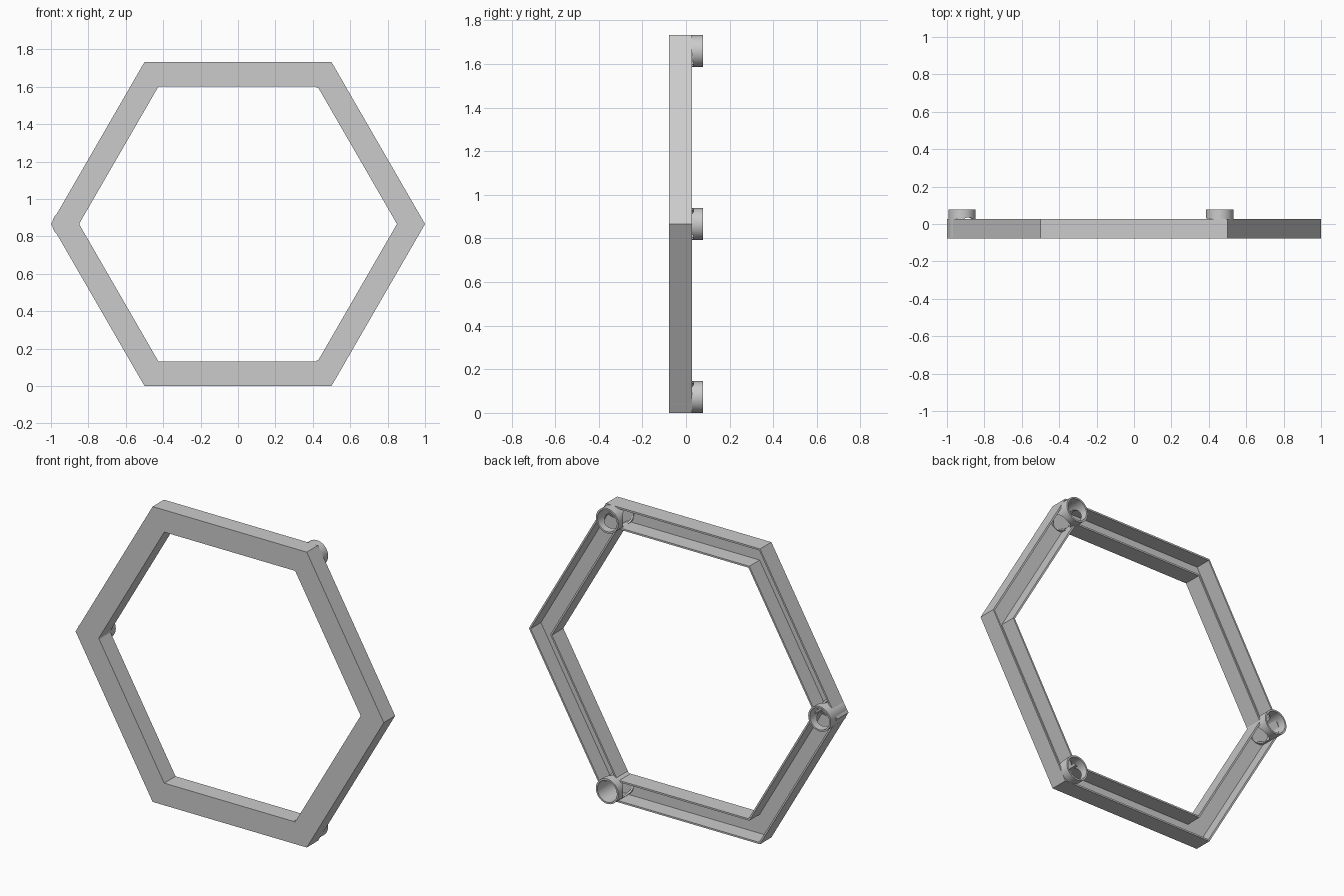
import bpy, bmesh, math
from mathutils import Vector

cube = bpy.data.objects.get("Cube")
if cube:
    bpy.data.objects.remove(cube)

C30 = math.cos(math.pi / 6)
CZ = C30                      # height of the frame centre
FRONT, RIM, TOP = -0.077, 0.028, 0.077
WALL = 0.01
OUT, INN = C30, C30 - 0.13    # outer and inner apothems
TUBE_R = 0.073

grey = bpy.data.materials.new("light_grey")
grey.use_nodes = True
grey.diffuse_color = (0.6, 0.6, 0.6, 1)
grey.node_tree.nodes["Principled BSDF"].inputs["Base Color"].default_value = (0.6, 0.6, 0.6, 1)


def revolve(name, profile, sides, centre=(0, CZ)):
    """Sweep a closed (radius, y) profile around the y axis."""
    bm = bmesh.new()
    rings = []
    for i in range(sides):
        a = 2 * math.pi * i / sides
        rings.append([bm.verts.new((centre[0] + r * math.cos(a), y, centre[1] + r * math.sin(a)))
                      for r, y in profile])
    n = len(profile)
    for i in range(sides):
        a, b = rings[i], rings[(i + 1) % sides]
        for j in range(n):
            k = (j + 1) % n
            bm.faces.new((a[j], a[k], b[k], b[j]))
    bmesh.ops.recalc_face_normals(bm, faces=bm.faces)
    mesh = bpy.data.meshes.new(name)
    bm.to_mesh(mesh)
    bm.free()
    mesh.materials.append(grey)
    obj = bpy.data.objects.new(name, mesh)
    bpy.context.collection.objects.link(obj)
    return obj


# Hexagonal frame: a thin-walled channel open at the back
channel = [(OUT, FRONT), (OUT, RIM), (OUT - WALL, RIM), (OUT - WALL, FRONT + WALL),
           (INN + WALL, FRONT + WALL), (INN + WALL, RIM), (INN, RIM), (INN, FRONT)]
revolve("hexagon_frame", [(ap / C30, y) for ap, y in channel], 6)

# Hollow pegs at every second corner, with round openings along the channel
tube = [(TUBE_R, FRONT + WALL / 2), (TUBE_R, TOP),
        (TUBE_R - WALL, TOP), (TUBE_R - WALL, FRONT + WALL / 2)]
for name, angle in (("upper_peg", 60), ("side_peg", 180), ("lower_peg", 300)):
    a = math.radians(angle)
    radius = 0.92 if angle == 180 else 0.916
    x, z = radius * math.cos(a), CZ + radius * math.sin(a)
    peg = revolve(name, tube, 48, (x, z))
    for side in (-1, 1):
        b = a + side * math.radians(120)
        d = Vector((math.cos(b), 0, math.sin(b)))
        bpy.ops.mesh.primitive_cylinder_add(vertices=32, radius=0.05, depth=0.12,
                                            location=Vector((x, -0.015, z)) + d * 0.06,
                                            rotation=d.to_track_quat('Z', 'Y').to_euler())
        cutter = bpy.context.object
        cutter.name = name + "_opening_cutter"
        cutter.hide_render = True
        cutter.hide_set(True)
        mod = peg.modifiers.new("opening", 'BOOLEAN')
        mod.operation = 'DIFFERENCE'
        mod.solver = 'EXACT'
        mod.object = cutter
    # Bake the openings, then smooth the round walls
    bpy.context.view_layer.update()
    dg = bpy.context.evaluated_depsgraph_get()
    baked = bpy.data.meshes.new_from_object(peg.evaluated_get(dg))
    peg.modifiers.clear()
    peg.data = baked
    for obj in [o for o in bpy.data.objects if o.name.startswith(name + "_opening")]:
        bpy.data.objects.remove(obj)
    bpy.ops.object.select_all(action='DESELECT')
    peg.select_set(True)
    bpy.context.view_layer.objects.active = peg
    bpy.ops.object.shade_smooth_by_angle(angle=math.radians(30))
